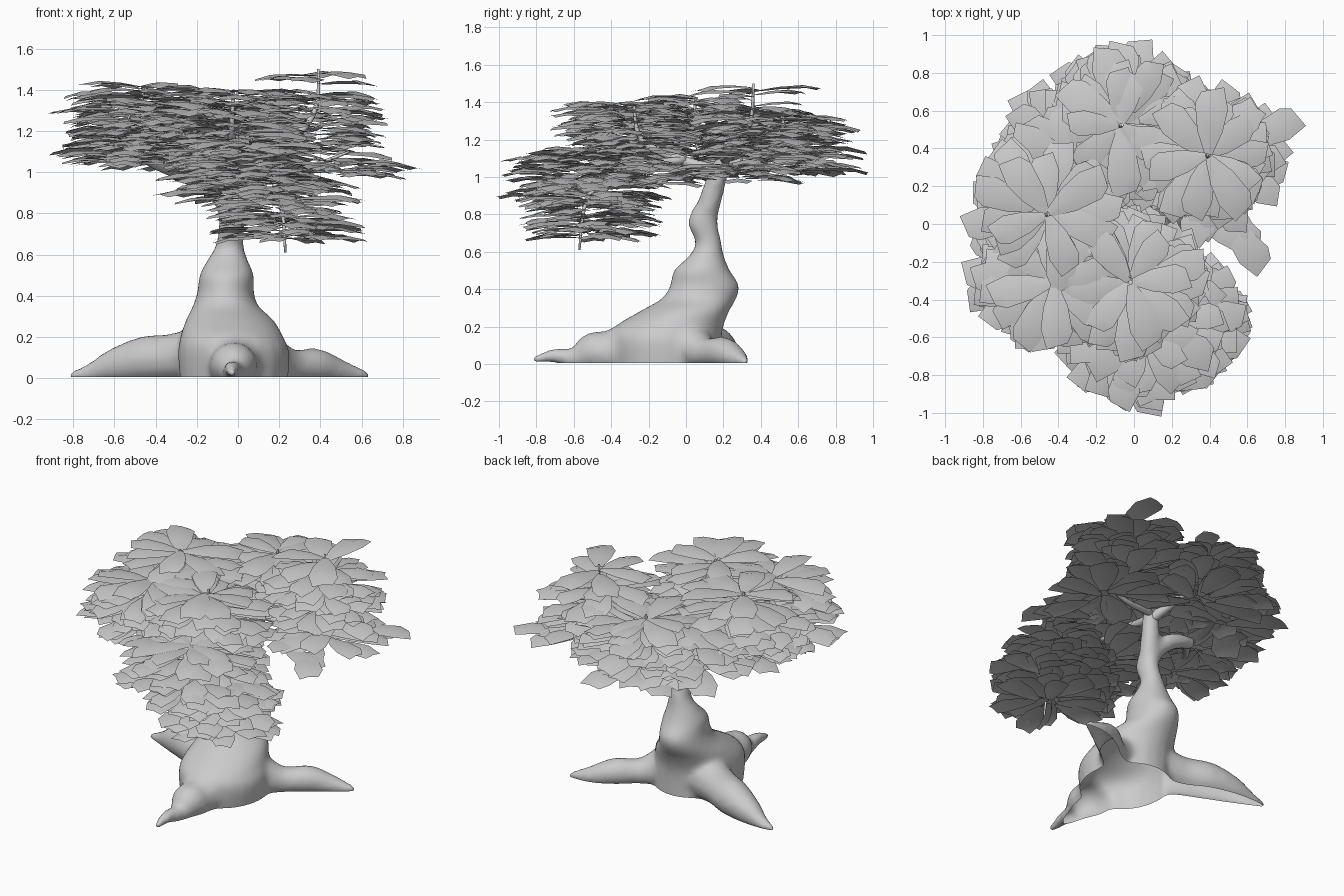
import bpy, bmesh, math, random
from mathutils import Vector, Matrix

if "Cube" in bpy.data.objects:
    bpy.data.objects.remove(bpy.data.objects["Cube"])
random.seed(4)

def finish(name, bm):
    me = bpy.data.meshes.new(name)
    bmesh.ops.recalc_face_normals(bm, faces=bm.faces)
    bm.to_mesh(me)
    bm.free()
    for p in me.polygons:
        p.use_smooth = True
    ob = bpy.data.objects.new(name, me)
    bpy.context.collection.objects.link(ob)
    return ob

def loft(bm, rings):
    rows = [[bm.verts.new(p) for p in r] for r in rings]
    n = len(rows[0])
    for a, b in zip(rows, rows[1:]):
        for i in range(n):
            bm.faces.new((a[i], a[(i + 1) % n], b[(i + 1) % n], b[i]))
    bm.faces.new(rows[0][::-1])
    bm.faces.new(rows[-1])

def spline(pts, steps=4):
    """Catmull-Rom through rows of numbers."""
    out = []
    for i in range(len(pts) - 1):
        p = [pts[max(0, min(len(pts) - 1, i + k))] for k in (-1, 0, 1, 2)]
        for s in range(steps):
            t = s / steps
            out.append([0.5 * (2*b + (c-a)*t + (2*a-5*b+4*c-d)*t*t + (3*b-a-3*c+d)*t**3)
                        for a, b, c, d in zip(*p)])
    return out + [list(pts[-1])]

def tube(bm, pts, n=12):
    """Round tube along (x, y, z, radius) points, kept above the ground."""
    pts = spline(pts)
    rings = []
    for i, p in enumerate(pts):
        a, b = pts[max(0, i - 1)], pts[min(len(pts) - 1, i + 1)]
        q = (Vector(b[:3]) - Vector(a[:3])).to_track_quat('Z', 'Y')
        ring = []
        for k in range(n):
            w = 2 * math.pi * k / n
            v = Vector(p[:3]) + q @ Vector((math.cos(w), math.sin(w), 0)) * max(p[3], 0.003)
            v.z = max(v.z, -0.03)
            ring.append(v)
        rings.append(ring)
    loft(bm, rings)

# Trunk: bulging elliptical sections (z, cx, cy, rx, ry)
bm = bmesh.new()
sections = [(-.04, -.02, -.10, .26, .29), (.12, -.02, -.11, .27, .30), (.20, -.03, -.09, .25, .29),
            (.28, -.04, -.01, .215, .24), (.35, -.06, .07, .16, .20), (.42, -.06, .10, .137, .185),
            (.50, -.055, .085, .132, .15), (.58, -.05, .11, .095, .092), (.65, -.04, .12, .067, .07),
            (.75, -.03, .09, .062, .08), (.84, -.03, .11, .062, .07)]
loft(bm, [[(cx + rx * math.cos(k * math.pi / 12), cy + ry * math.sin(k * math.pi / 12), z)
           for k in range(24)] for z, cx, cy, rx, ry in spline(sections)])
# Spreading roots and the thick fork, fused into the trunk
for pts in (
    [(-.1, 0, .12, .17), (-.3, .08, .10, .12), (-.45, .15, .09, .115), (-.6, .2, .06, .085),
     (-.72, .23, .025, .045), (-.82, .25, .012, .018)],
    [(0, -.2, .10, .18), (-.02, -.4, .06, .125), (-.02, -.5, .06, .11), (-.02, -.6, .03, .06),
     (-.03, -.7, .045, .04), (-.03, -.82, .02, .02)],
    [(.1, 0, .1, .16), (.25, .1, .06, .085), (.38, .2, .06, .085), (.5, .27, .03, .06),
     (.64, .32, .012, .018)],
    [(-.03, .10, .78, .062), (-.07, .13, .88, .058), (-.18, .16, .96, .05), (-.33, .15, 1.0, .038)],
    [(-.03, .10, .78, .062), (-.01, .14, .91, .06), (.02, .18, 1.04, .05), (.05, .21, 1.12, .035)],
):
    tube(bm, pts)
raw = finish("trunk_raw", bm)
rm = raw.modifiers.new("fuse", 'REMESH')
rm.mode = 'VOXEL'
rm.voxel_size = 0.018
sm = raw.modifiers.new("soften", 'SMOOTH')
sm.factor = 0.5
sm.iterations = 8
# Bake the fused skin and trim it level, leaving the underside open
fused = bpy.data.meshes.new_from_object(raw.evaluated_get(bpy.context.evaluated_depsgraph_get()))
bpy.data.objects.remove(raw)
bm = bmesh.new()
bm.from_mesh(fused)
bmesh.ops.bisect_plane(bm, geom=bm.verts[:] + bm.edges[:] + bm.faces[:], plane_co=(0, 0, .006),
                       plane_no=(0, 0, 1), clear_inner=True)
finish("trunk_and_roots", bm)

# Thin branches reaching into each leaf stack
bm = bmesh.new()
for pts in (
    [(-.28, .155, .99, .03), (-.38, .1, 1.08, .025), (-.46, .05, 1.25, .014), (-.46, .05, 1.42, .006)],
    [(-.28, .155, .99, .03), (-.45, -.05, 1.06, .02), (-.55, -.25, 1.15, .01), (-.52, -.25, 1.3, .005)],
    [(.02, .18, 1.03, .035), (-.03, .35, 1.1, .025), (-.07, .5, 1.2, .014), (-.07, .52, 1.35, .006)],
    [(.04, .2, 1.09, .03), (.28, .3, 1.18, .02), (.38, .35, 1.32, .012), (.39, .36, 1.5, .006)],
    [(.03, .2, 1.06, .025), (.3, .27, 1.02, .015), (.54, .3, 1.1, .006)],
    [(.02, .17, 1.03, .035), (-.02, -.05, 1.1, .025), (-.03, -.24, 1.2, .016), (-.02, -.28, 1.4, .006)],
    [(-.01, 0, 1.09, .02), (.08, -.3, 1.05, .02), (.2, -.52, .9, .012), (.23, -.57, .61, .006)],
):
    tube(bm, pts, 8)
finish("branches", bm)

# Broad blunt leaf: (distance, half width, height, tip skew) rows with a centre fold
LEAF = [(0, .02, 0, 0), (.12, .066, .014, 0), (.25, .086, .016, .012), (.335, .058, -.004, -.015)]

def leaf(bm, origin, yaw, pitch, roll, s):
    m = (Matrix.Translation(origin) @ Matrix.Rotation(yaw, 4, 'Z') @ Matrix.Rotation(pitch, 4, 'Y')
         @ Matrix.Rotation(roll, 4, 'X') @ Matrix.Scale(s, 4))
    flip = random.choice((-1, 1))
    rows = [[bm.verts.new(m @ Vector((x + k * sk * flip, k * w, z - abs(k) * w * .15)))
             for k in (-1, 0, 1)] for x, w, z, sk in LEAF]
    for a, b in zip(rows, rows[1:]):
        for i in (0, 1):
            bm.faces.new((a[i], b[i], b[i + 1], a[i + 1]))

# Leaf stacks: bottom centre, top centre, reach at bottom and top, leaf count
stacks = [
    ("left_leaves", (-.45, .05, 1.04), (-.46, .05, 1.42), .41, .40, 95),
    ("left_front_leaves", (-.52, -.24, 1.04), (-.42, -.31, 1.38), .35, .36, 85),
    ("left_back_leaves", (-.36, .40, 1.04), (-.33, .32, 1.28), .35, .33, 55),
    ("back_leaves", (-.07, .52, 1.03), (-.07, .52, 1.33), .44, .34, 95),
    ("right_leaves", (.37, .40, 1.09), (.37, .35, 1.38), .36, .29, 75),
    ("right_top_leaves", (.39, .36, 1.43), (.39, .36, 1.48), .33, .33, 6),
    ("right_low_leaves", (.46, .28, .98), (.48, .27, 1.06), .37, .33, 20),
    ("front_leaves", (-.02, -.28, .95), (-.02, -.31, 1.39), .34, .37, 100),
    ("front_mid_leaves", (.05, -.54, .86), (.04, -.54, 1.15), .43, .40, 90),
    ("front_low_leaves", (.25, -.51, .67), (.16, -.52, .98), .31, .39, 95),
]
for name, lo, hi, reach_lo, reach_hi, count in stacks:
    bm = bmesh.new()
    for i in range(count):
        t = i / (count - 1)
        c = Vector(lo).lerp(Vector(hi), t)
        reach = reach_lo + (reach_hi - reach_lo) * t
        yaw = i * 2.39996 + random.uniform(-.35, .35)
        s = random.uniform(.8, 1.1)
        # topmost leaves meet at the twig, lower ones spread outwards
        gap = .01 if i > count - 9 else random.uniform(.01, max(.04, reach - .32 * s + .04))
        c += Vector((math.cos(yaw), math.sin(yaw), 0)) * gap
        leaf(bm, c, yaw + random.uniform(-.35, .35), random.uniform(-.06, .07),
             random.uniform(-.1, .1), s)
    finish(name, bm)
# Single stray leaves at the right edge
bm = bmesh.new()
for o, yaw in (((.57, .42, 1.03), .45), ((.48, .03, 1.0), -.9), ((.35, 0, 1.0), -.3)):
    leaf(bm, Vector(o), yaw, .02, 0, 1.0)
finish("stray_leaves", bm)
